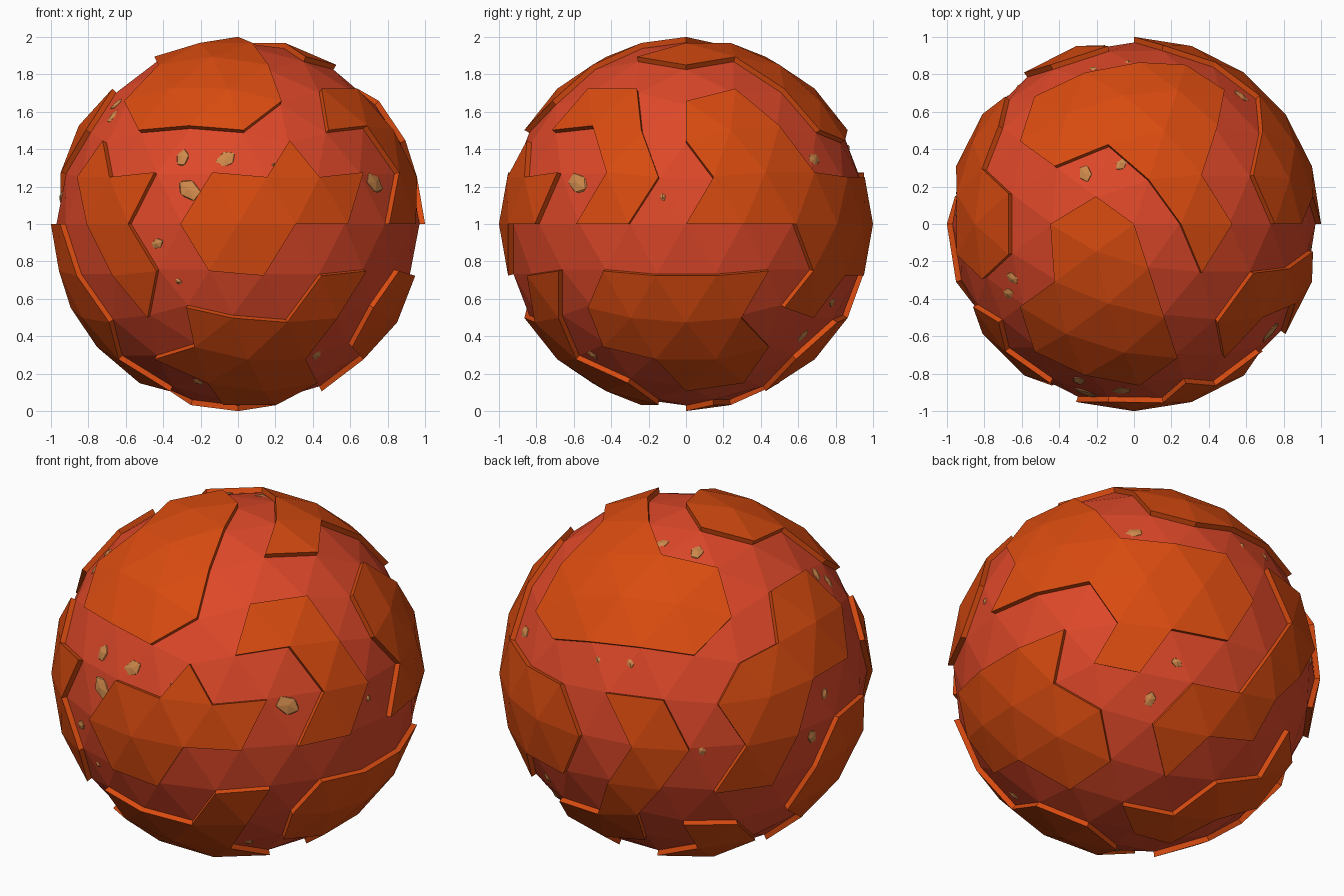
import bpy, bmesh, math, random
from mathutils import Vector, Matrix

if "Cube" in bpy.data.objects:
    bpy.data.objects.remove(bpy.data.objects["Cube"])

random.seed(4)
BASE_R, PLATE_R, WALL_R = 0.97, 1.0, 0.955
LIFT = Matrix.Translation((0, 0, 1))


def material(name, rgb):
    m = bpy.data.materials.new(name)
    m.diffuse_color = (*rgb, 1)
    m.use_nodes = True
    m.node_tree.nodes["Principled BSDF"].inputs["Base Color"].default_value = m.diffuse_color
    return m


RED = material("red_ground", (0.73, 0.065, 0.022))
ORANGE = material("orange_plate", (0.69, 0.07, 0.005))
TAN = material("tan_chip", (0.62, 0.25, 0.07))


def finish(bm, name, mat):
    bm.transform(LIFT)
    bm.normal_update()
    me = bpy.data.meshes.new(name)
    bm.to_mesh(me)
    bm.free()
    me.materials.append(mat)
    ob = bpy.data.objects.new(name, me)
    bpy.context.collection.objects.link(ob)
    return ob


def direction(deg, z):
    r = math.sqrt(max(0, 1 - z * z))
    a = math.radians(deg)
    return Vector((r * math.cos(a), r * math.sin(a), z))


def sphere(radius):
    bm = bmesh.new()
    bmesh.ops.create_icosphere(bm, subdivisions=3, radius=radius)
    return bm


def inside(p, poly):
    hit = False
    for a, b in zip(poly, poly[1:] + poly[:1]):
        if (a[1] > p[1]) != (b[1] > p[1]):
            if p[0] < a[0] + (p[1] - a[1]) * (b[0] - a[0]) / (b[1] - a[1]):
                hit = not hit
    return hit


def plate(name, *outline):
    """Raised plate: sphere faces inside an outline of (longitude, height) points."""
    dirs = [direction(*p) for p in outline]
    c = sum(dirs, Vector()).normalized()
    u = c.orthogonal().normalized()
    v = c.cross(u)

    def flat(d):
        return (d.dot(u) / d.dot(c), d.dot(v) / d.dot(c))

    poly = [flat(d) for d in dirs]
    bm = sphere(PLATE_R)
    drop = []
    for f in bm.faces:
        d = f.calc_center_median().normalized()
        if d.dot(c) < 0.15 or not inside(flat(d), poly):
            drop.append(f)
    bmesh.ops.delete(bm, geom=drop, context='FACES')
    rim = [e for e in bm.edges if e.is_boundary]
    new = bmesh.ops.extrude_edge_only(bm, edges=rim)["geom"]
    for g in new:
        if isinstance(g, bmesh.types.BMVert):
            g.co *= WALL_R / PLATE_R
    bmesh.ops.recalc_face_normals(bm, faces=bm.faces)
    # keep the shell facing outwards
    top = max(bm.faces, key=lambda f: f.calc_center_median().normalized().dot(c))
    if top.normal.dot(c) < 0:
        bmesh.ops.reverse_faces(bm, faces=bm.faces)
    return finish(bm, name, ORANGE)


# Ground sphere
finish(sphere(BASE_R), "ground_sphere", RED)

# Upper plates
plate("plate_top_front", (0, 1), (144, .962), (180, .895), (216, .85), (216, .675),
      (233.5, .506), (252, .526), (270.5, .506), (288, .675), (288, .85))
plate("plate_top_back", (144, .675), (126.5, .506), (108, .526), (89.5, .506), (72, .447),
      (54.5, .506), (49.6, .724), (36, .895), (0, .85), (-36, .895), (0, .962),
      (72, .962), (108, .895), (144, .85))

# Side plates
plate("plate_right_back", (0, 0), (9.5, .23), (0, .447), (0, .675), (22.4, .724),
      (36, .526), (45.7, .277), (62.5, .232), (81.5, .232), (90, 0), (81.7, -.277),
      (62.3, -.277), (53.5, -.506), (36, -.447), (45.5, -.232), (36, 0))
plate("plate_right_front", (-18, 0), (-9.5, .232), (-17.5, .506), (-22.4, .724),
      (-49.6, .724), (-54.5, .506), (-36, .526), (-26.3, .277), (-36, 0))
plate("plate_front", (-98.3, .277), (-81.5, .232), (-72, .447), (-62.5, .232),
      (-45.7, .277), (-54, 0), (-72, 0), (-81.7, -.277), (-98.5, -.232), (-108, 0))
plate("plate_front_left", (-144, .447), (-134.5, .232), (-117.7, .277), (-126, 0),
      (-117.5, -.232), (-125.5, -.506), (-134.3, -.277), (-144, 0), (-153.5, .232))
plate("plate_left_back", (134.3, -.277), (153.5, -.232), (162, 0), (170.3, .277),
      (189.7, .277), (198.5, .506), (193.6, .724), (166.4, .724), (161.5, .506),
      (144, .447), (134.5, .232), (144, 0))

# Lower plates
plate("plate_low_front", (-108, -.447), (-90.5, -.506), (-72, -.526), (-62.3, -.277),
      (-45.5, -.232), (-53.5, -.506), (-58.4, -.724), (-36, -.85), (-36, -.962),
      (-108, -.962), (-108, -.85), (-130.4, -.724), (-108, -.675))
plate("plate_low_right", (-36, -.447), (-26.5, -.232), (-9.7, -.277), (9.7, -.277),
      (26.5, -.232), (18.5, -.506), (36, -.675), (36, -.85), (0, -.895),
      (-13.6, -.724), (-36, -.675))
plate("plate_low_back", (98.3, .277), (117.7, .277), (126, 0), (117.5, -.232),
      (108, -.447), (108, -.675), (85.6, -.724), (72, -.895), (58.4, -.724),
      (72, -.526), (90.5, -.506), (98.5, -.232), (108, 0))
plate("plate_low_left", (198, 0), (180, 0), (170.3, -.277), (162.5, -.506), (180, -.675),
      (180, -.85), (216, -.895), (202.4, -.724), (216, -.526), (206.5, -.232))
plate("plate_bottom", (125.5, -.506), (144, -.526), (157.6, -.724), (144, -.895),
      (180, -.962), (0, -1), (36, -.962), (108, -.962), (108, -.85), (130.4, -.724))

# Small chips showing through the ground: longitude, height, size
CHIPS = [(-109.5, .37, .09), (-94.3, .36, .11), (-106, .19, .13), (-78, .33, .03),
         (-117, -.11, .07), (-110.5, -.32, .04), (-38.5, .23, .13), (-50, -.73, .07),
         (-118, -.88, .07), (-151, .6, .08), (50, .36, .09), (-7.5, .15, .04),
         (134, .92, .09), (102, .94, .07), (56.6, -.625, .08), (65.5, -.44, .06),
         (92, .43, .04), (104.7, .445, .05), (130, -.02, .06), (176.7, .15, .06),
         (170, -.07, .08), (204, .67, .08)]
chips = bmesh.new()
for deg, z, size in CHIPS:
    d = direction(deg, z)
    spin = Matrix.Rotation(random.uniform(0, 6.28), 4, 'Z')
    shape = Matrix.Diagonal((size * .6, size * .42, 0.016, 1))
    place = Matrix.Translation(d * 0.952) @ d.to_track_quat('Z', 'Y').to_matrix().to_4x4()
    bmesh.ops.create_icosphere(chips, subdivisions=1, radius=1, matrix=place @ spin @ shape)
finish(chips, "surface_chips", TAN)
